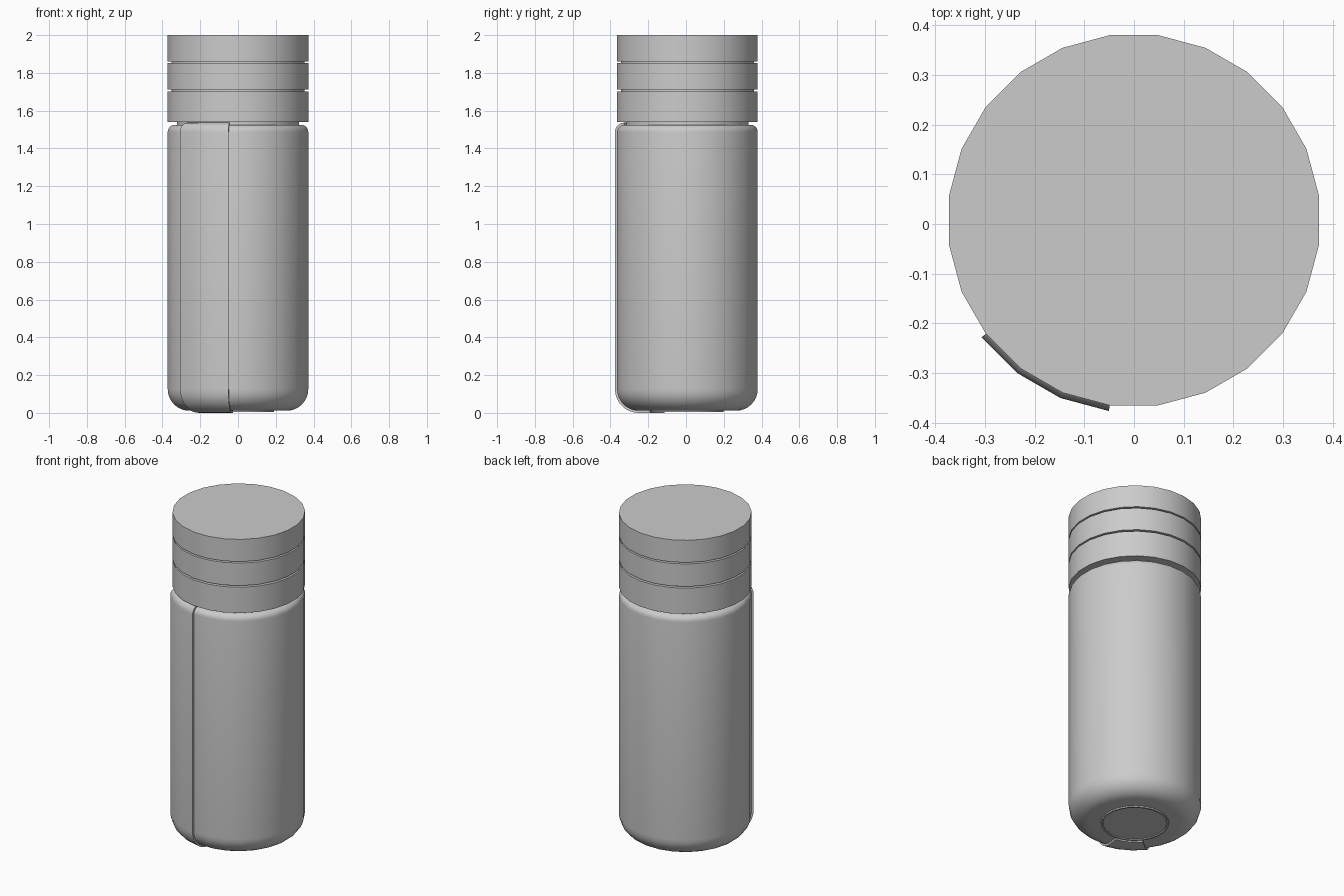
import bpy, bmesh
from math import sin, cos, radians

SIDES = 24
CENTRE_Y = 0.0075
RADIUS = 0.3755
BAND = 0.0115   # thickness of the side strip

if "Cube" in bpy.data.objects:
    bpy.data.objects.remove(bpy.data.objects["Cube"])

grey = bpy.data.materials.new("plain grey")
grey.use_nodes = True
colour = (0.6, 0.6, 0.6, 1)
grey.diffuse_color = colour
grey.node_tree.nodes["Principled BSDF"].inputs["Base Color"].default_value = colour


def arc(r, z, size, start, end, steps=6):
    """Points of a rounded corner in the profile plane."""
    angles = [radians(start + (end - start) * i / steps) for i in range(steps + 1)]
    return [(r + size * cos(a), z + size * sin(a)) for a in angles]


def lathe(name, profile, first=0, count=SIDES):
    """Turn a profile about the axis; a partial turn gets a closed section with end caps."""
    full = count == SIDES
    bm = bmesh.new()
    rings = []
    for k in range(first, first + count + (0 if full else 1)):
        a = radians(360 / SIDES * (k + 0.5))
        rings.append([bm.verts.new((r * cos(a), r * sin(a) + CENTRE_Y, z))
                      for r, z in profile])
    n = len(profile)
    for k in range(count):
        a, b = rings[k], rings[(k + 1) % len(rings)]
        for i in range(n - 1 if full else n):
            j = (i + 1) % n
            bm.faces.new((a[i], b[i], b[j], a[j]))
    if not full:
        bm.faces.new(rings[0])
        bm.faces.new(rings[-1])
    bmesh.ops.remove_doubles(bm, verts=bm.verts, dist=0.00001)
    bmesh.ops.recalc_face_normals(bm, faces=bm.faces)
    mesh = bpy.data.meshes.new(name)
    bm.to_mesh(mesh)
    bm.free()
    mesh.materials.append(grey)
    obj = bpy.data.objects.new(name, mesh)
    bpy.context.collection.objects.link(obj)
    bpy.ops.object.select_all(action='DESELECT')
    obj.select_set(True)
    bpy.context.view_layer.objects.active = obj
    bpy.ops.object.shade_smooth_by_angle(angle=radians(35))
    return obj


def body_side(offset):
    """Outer body line from the rounded base to the shoulder."""
    low, high = 0.115, 0.038
    return (arc(RADIUS - low, low + BAND, low + offset, -90, 0, 8)
            + arc(RADIUS - high, 1.487, high + offset, 0, 90))


# Bottle body with a short neck
lathe("body", [(0, BAND)] + body_side(0) + [(0.325, 1.525), (0.325, 1.55), (0, 1.55)])

# Shallow foot with a recessed centre
lathe("foot", [(0, 0.009), (0.18, 0.009), (0.183, 0.004), (0.193, 0.004),
               (0.195, 0.03), (0, 0.03)])

# Strip that wraps the front right side, down under the base
strip = [(0.2, 0)] + body_side(BAND) + body_side(0)[::-1] + [(0.2, BAND)]
lathe("side_strip", strip, first=14, count=3)

# Stacked cap sections with thin gaps
for name, bottom, top in (("lower_cap", 1.54, 1.701),
                          ("middle_cap", 1.711, 1.852),
                          ("upper_cap", 1.861, 2.0)):
    lathe(name, [(0, bottom), (RADIUS, bottom), (RADIUS, top), (0, top)])

# Cores that join the cap sections
for name, bottom, size in (("lower_core", 1.69, 0.355), ("upper_core", 1.84, 0.355)):
    lathe(name, [(0, bottom), (size, bottom), (size, bottom + 0.03), (0, bottom + 0.03)])
